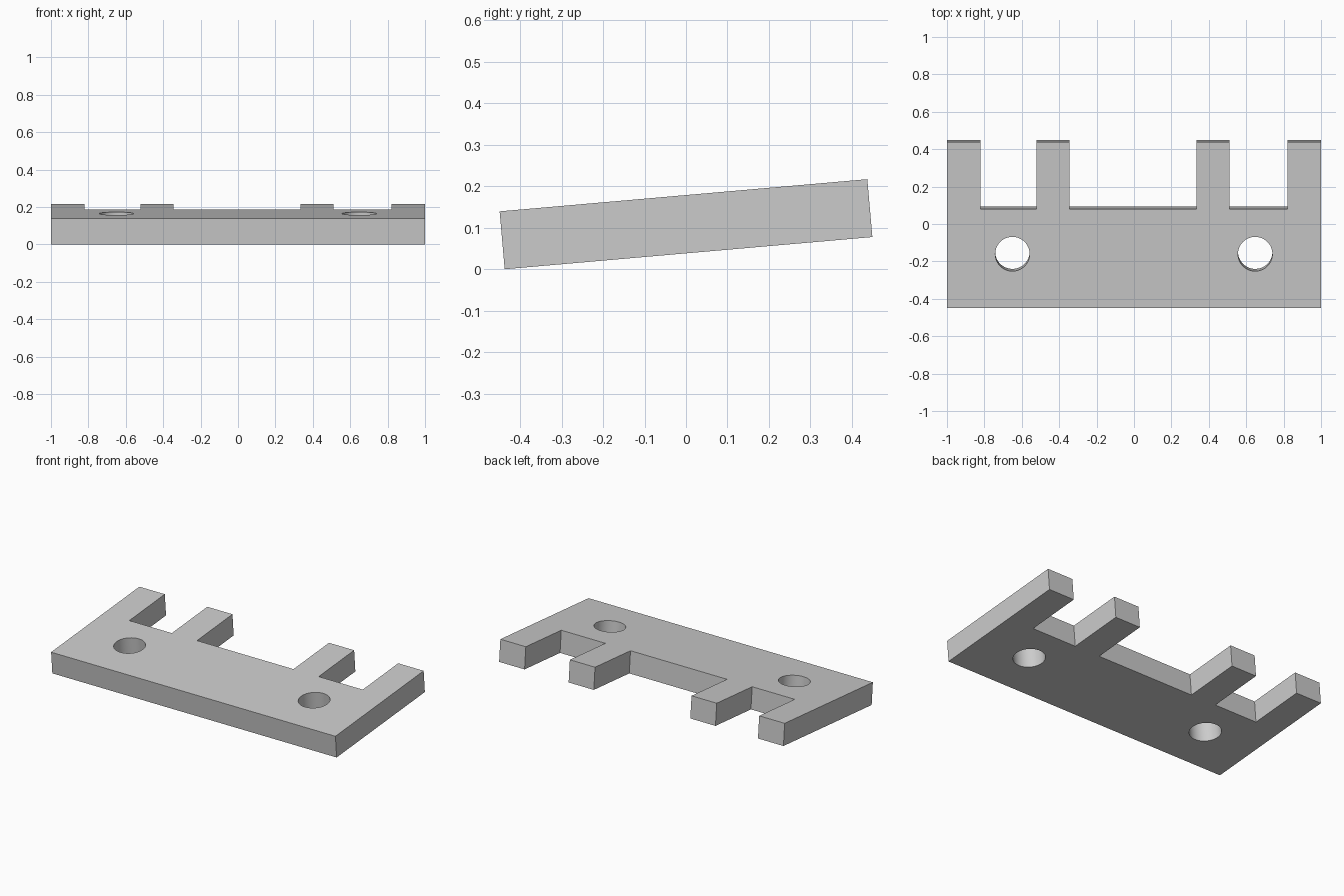
import bpy
import bmesh
from math import radians

if "Cube" in bpy.data.objects:
    bpy.data.objects.remove(bpy.data.objects["Cube"], do_unlink=True)

HALF_DEPTH = 0.445
HALF_THICK = 0.07
SLOT_END = 0.087
SLOTS = [(-0.821, -0.522), (-0.345, 0.334), (0.511, 0.821)]
HOLES = [-0.65, 0.648]

# Plain grey material
grey = bpy.data.materials.new("plain grey")
grey.use_nodes = True
colour = (0.6, 0.6, 0.6, 1)
grey.diffuse_color = colour
grey.node_tree.nodes["Principled BSDF"].inputs["Base Color"].default_value = colour

# Comb-shaped outline: front edge, then the teeth from right to left
outline = [(-1, -HALF_DEPTH), (1, -HALF_DEPTH), (1, HALF_DEPTH)]
for left, right in reversed(SLOTS):
    outline += [(right, HALF_DEPTH), (right, SLOT_END),
                (left, SLOT_END), (left, HALF_DEPTH)]
outline.append((-1, HALF_DEPTH))

# Plate extruded from the outline
bm = bmesh.new()
base = bm.faces.new([bm.verts.new((x, y, -HALF_THICK)) for x, y in outline])
top = bmesh.ops.extrude_face_region(bm, geom=[base], use_keep_orig=True)["geom"]
bmesh.ops.translate(bm, vec=(0, 0, 2 * HALF_THICK),
                    verts=[v for v in top if isinstance(v, bmesh.types.BMVert)])
bmesh.ops.recalc_face_normals(bm, faces=bm.faces)
mesh = bpy.data.meshes.new("slotted_plate")
bm.to_mesh(mesh)
bm.free()
plate = bpy.data.objects.new("slotted_plate", mesh)
bpy.context.collection.objects.link(plate)
mesh.materials.append(grey)

# Round holes through the plate
cutters = []
for x in HOLES:
    bpy.ops.mesh.primitive_cylinder_add(vertices=64, radius=0.092, depth=0.4,
                                        location=(x, -0.155, 0))
    cutter = bpy.context.object
    cutter.name = "hole_cutter"
    cutter.hide_render = True
    cutter.data.materials.append(grey)
    cutters.append(cutter)
    cut = plate.modifiers.new("hole", "BOOLEAN")
    cut.operation = "DIFFERENCE"
    cut.solver = "EXACT"
    cut.object = cutter

bpy.ops.object.select_all(action="DESELECT")
plate.select_set(True)
bpy.context.view_layer.objects.active = plate
for name in [m.name for m in plate.modifiers]:
    bpy.ops.object.modifier_apply(modifier=name)
for cutter in cutters:
    bpy.data.objects.remove(cutter, do_unlink=True)
bpy.ops.object.shade_smooth_by_angle(angle=radians(30))

# Plate tilted up toward the back, resting on its lower front edge
plate.rotation_euler.x = radians(5)
plate.location.z = 0.1085
